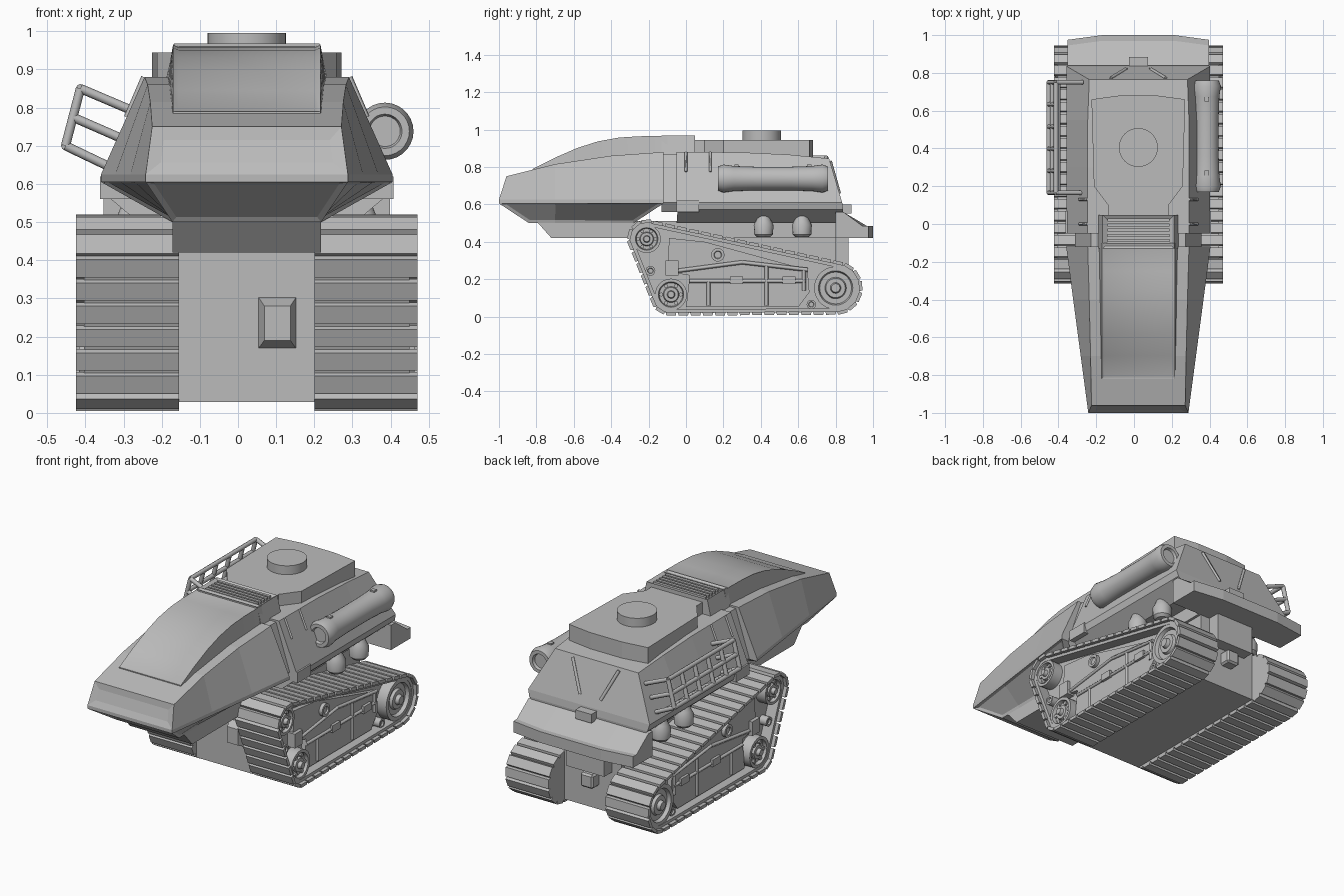
import bpy, bmesh, math
from mathutils import Vector
from mathutils.geometry import convex_hull_2d

if "Cube" in bpy.data.objects:
    bpy.data.objects.remove(bpy.data.objects["Cube"])

CX = 0.023  # centre line of the vehicle; all parts are built relative to it

grey = bpy.data.materials.new("plain_grey")
grey.use_nodes = True
grey.diffuse_color = (0.5, 0.5, 0.5, 1)
grey.node_tree.nodes["Principled BSDF"].inputs["Base Color"].default_value = (0.5, 0.5, 0.5, 1)


def finish(name, data, mirror=False, bevel=0):
    ob = bpy.data.objects.new(name, data)
    bpy.context.collection.objects.link(ob)
    ob.location.x = CX
    data.materials.append(grey)
    if bevel:
        mod = ob.modifiers.new("Bevel", "BEVEL")
        mod.width, mod.segments = bevel, 1
    if mirror:
        ob.modifiers.new("Mirror", "MIRROR")
    return ob


def from_bmesh(name, bm, smooth=False, **kw):
    bmesh.ops.recalc_face_normals(bm, faces=bm.faces)
    me = bpy.data.meshes.new(name)
    bm.to_mesh(me)
    bm.free()
    ob = finish(name, me, **kw)
    if smooth:
        bpy.ops.object.select_all(action="DESELECT")
        ob.select_set(True)
        bpy.context.view_layer.objects.active = ob
        bpy.ops.object.shade_smooth_by_angle(angle=math.radians(32))
    return ob


def loft(rings):
    """Symmetric hull from half rings (x, y, z) listed bottom to top."""
    bm = bmesh.new()
    n = len(rings[0])
    R = [[bm.verts.new(p) for p in r] for r in rings]
    L = [[bm.verts.new((-x, y, z)) for x, y, z in r] for r in rings]
    tags = {"side": [], "top": [], "front": [], "back": []}
    for k in range(len(rings) - 1):
        for S in (R, L):
            for i in range(n - 1):
                f = bm.faces.new((S[k][i], S[k + 1][i], S[k + 1][i + 1], S[k][i + 1]))
                tags["side"].append((i, S is R, f))
        for i, t in ((0, "bottom"), (n - 1, "top")):
            f = bm.faces.new((R[k][i], L[k][i], L[k + 1][i], R[k + 1][i]))
            tags.setdefault(t, []).append(f)
    for k, t in ((0, "front"), (-1, "back")):
        for i in range(n - 1):
            tags[t].append(bm.faces.new((R[k][i], R[k][i + 1], L[k][i + 1], L[k][i])))
    bmesh.ops.recalc_face_normals(bm, faces=bm.faces)
    return bm, tags


def inset(bm, faces, width, depth):
    bmesh.ops.inset_region(bm, faces=faces, thickness=width, depth=depth, use_even_offset=True)


def prism(name, profile, x0, x1, **kw):
    """Side profile (y, z) extruded across x."""
    bm = bmesh.new()
    a = [bm.verts.new((x0, y, z)) for y, z in profile]
    b = [bm.verts.new((x1, y, z)) for y, z in profile]
    bm.faces.new(a)
    bm.faces.new(b)
    for i in range(len(a)):
        j = (i + 1) % len(a)
        bm.faces.new((a[i], a[j], b[j], b[i]))
    return from_bmesh(name, bm, **kw)


def box(name, x0, x1, y0, y1, z0, z1, **kw):
    return prism(name, [(y0, z0), (y1, z0), (y1, z1), (y0, z1)], x0, x1, **kw)


def lathe(name, profile, axis, centre, seg=24, **kw):
    """Revolve (position, radius) pairs about an axis through centre."""
    bm = bmesh.new()
    rings = []
    for a, r in profile:
        ring = []
        for k in range(seg):
            t = math.tau * k / seg
            c, s = r * math.cos(t), r * math.sin(t)
            p = {"x": (a, c, s), "y": (c, a, s), "z": (c, s, a)}[axis]
            ring.append(bm.verts.new(Vector(p) + Vector(centre)))
        rings.append(ring)
    for p, q in zip(rings, rings[1:]):
        for k in range(seg):
            bm.faces.new((p[k], p[k - 1], q[k - 1], q[k]))
    bm.faces.new(rings[0])
    bm.faces.new(rings[-1])
    return from_bmesh(name, bm, smooth=True, **kw)


def tubes(name, paths, radius, res=2, **kw):
    cu = bpy.data.curves.new(name, "CURVE")
    cu.dimensions, cu.bevel_depth, cu.bevel_resolution, cu.use_fill_caps = "3D", radius, res, True
    for path in paths:
        sp = cu.splines.new("POLY")
        sp.points.add(len(path) - 1)
        for pt, co in zip(sp.points, path):
            pt.co = (*co, 1)
    return finish(name, cu, **kw)


# Nose: wedge hull with recessed lamp slot and recessed lower panels
def nose_ring(yb, ym, wm, yt, wt, zt):
    return [(0.195, yb, 0.5), (wm, ym, 0.605), (wm, ym, 0.625), (wt, yt, zt)]

bm, tags = loft([nose_ring(-0.84, -1, 0.265, -0.96, 0.248, 0.75),
                 nose_ring(-0.7, -0.7, 0.305, -0.7, 0.253, 0.815),
                 nose_ring(-0.4, -0.4, 0.345, -0.4, 0.26, 0.86),
                 nose_ring(-0.28, -0.12, 0.382, -0.12, 0.268, 0.88)])
inset(bm, [tags["front"][2]], 0.035, -0.006)
inset(bm, [tags["front"][0]], 0.015, -0.006)
for right in (True, False):
    inset(bm, [f for i, r, f in tags["side"] if i == 0 and r == right], 0.014, -0.008)
from_bmesh("nose_hull", bm)

# Canopy with a framed windscreen
curve = [(-0.82, 0.79), (-0.7, 0.85), (-0.58, 0.902), (-0.47, 0.937), (-0.36, 0.957), (-0.25, 0.964), (-0.1, 0.966)]
bm, tags = loft([[(0.2 + 0.012 * i / 6, y, 0.74 + 0.02 * i), (0.193, y, z)] for i, (y, z) in enumerate(curve)])
inset(bm, tags["top"], 0.014, -0.006)
from_bmesh("canopy", bm, smooth=True)

# Roof vent behind the canopy
bm, tags = loft([[(0.215, y, 0.86), (0.19, y, 0.968)] for y in (-0.13, 0.048)])
inset(bm, tags["top"], 0.026, -0.015)
from_bmesh("vent_housing", bm)
for i in range(5):
    y = -0.095 + i * 0.027
    box("vent_slat", -0.164, 0.164, y, y + 0.016, 0.945, 0.967)

# Narrow neck and rear hull
bm, tags = loft([[(0.3, y, 0.56), (0.335, y, 0.61), (0.25, y, 0.87)] for y in (-0.13, -0.04)])
from_bmesh("neck", bm)

def hull_ring(y, zt, wt=0.268, lean=0.0):
    return [(0.285, y, 0.5), (0.37, y + 0.005, 0.572), (0.38, y, 0.61), (wt, y - lean, zt)]

bm, tags = loft([hull_ring(-0.05, 0.88), hull_ring(0.3, 0.878), hull_ring(0.55, 0.866),
                 hull_ring(0.835, 0.845, 0.26, 0.07)])
from_bmesh("rear_hull", bm)
prism("hull_front_collar", [(-0.05, 0.56), (0.07, 0.56), (0.07, 0.62), (-0.05, 0.62)], 0.25, 0.385, mirror=True)
for y in (0.0, 0.13):
    tubes("side_panel_edge", [[(0.27, y, 0.88), (0.315, y, 0.775)]], 0.007, 0, mirror=True)
tubes("rear_ribs", [[(0.145, 0.772, 0.83), (0.065, 0.82, 0.66)]], 0.01, 0, mirror=True)
box("rear_latch", -0.05, 0.05, 0.82, 0.885, 0.55, 0.6)

# Roof plate and round hatch
bm = bmesh.new()
half = [(0.16, 0.04), (0.16, 0.1), (0.235, 0.2), (0.248, 0.66), (0.1, 0.68)]
outline = half + [(-x, y) for x, y in reversed(half)]
base = bm.faces.new([bm.verts.new((x, y, 0.83)) for x, y in outline])
top = bmesh.ops.extrude_face_region(bm, geom=[base])
bmesh.ops.translate(bm, verts=[v for v in top["geom"] if isinstance(v, bmesh.types.BMVert)], vec=(0, 0, 0.115))
from_bmesh("roof_plate", bm)
lathe("roof_hatch", [(0.93, 0.103), (0.995, 0.103)], "z", (0, 0.405, 0), 32)

# Rear bumper, swept forward at the ends
bm = bmesh.new()
rows = []
for x, y in ((-0.375, 0.975), (-0.19, 1), (0.19, 1), (0.375, 0.975)):
    prof = [(0.8, 0.42), (0.8, 0.56), (0.84, 0.56), (y - 0.03, 0.483), (y, 0.483), (y, 0.42)]
    rows.append([bm.verts.new((x, a, b)) for a, b in prof])
for p, q in zip(rows, rows[1:]):
    for i in range(6):
        bm.faces.new((p[i], p[i - 1], q[i - 1], q[i]))
bm.faces.new(rows[0])
bm.faces.new(rows[-1])
from_bmesh("rear_bumper", bm)

# Chassis between the tracks
prism("deck", [(-0.8, 0.51), (-0.72, 0.42), (0.84, 0.42), (0.84, 0.51)], -0.195, 0.195)
box("chassis", -0.18, 0.18, -0.15, 0.8, 0.028, 0.43)
box("rear_gearbox", -0.12, 0.12, 0.79, 0.87, 0.26, 0.43)
box("tow_hitch", -0.04, 0.04, 0.79, 0.86, 0.16, 0.24, bevel=0.01)
bm, tags = loft([[(0.034, -0.195, 0.19), (0.034, -0.195, 0.28)], [(0.052, -0.14, 0.165), (0.052, -0.14, 0.307)]])
bmesh.ops.translate(bm, verts=bm.verts, vec=(0.08, 0, 0))
from_bmesh("front_box", bm)
for y in (0.415, 0.62):
    lathe("exhaust_can", [(0.425, 0.035), (0.44, 0.05), (0.49, 0.053), (0.515, 0.04), (0.54, 0.03)], "z", (0.3, y, 0), 16, mirror=True)

# Track path: hull around three wheels, resampled evenly
wheels = [(-0.21, 0.415, 0.103), (-0.08, 0.118, 0.113), (0.8, 0.153, 0.143)]


def track_outline(shrink):
    pts = [Vector((y + (r - shrink) * math.cos(math.tau * k / 40), z + (r - shrink) * math.sin(math.tau * k / 40)))
           for y, z, r in wheels for k in range(40)]
    return [pts[i] for i in convex_hull_2d(pts)]


def sample(path, count):
    segs = list(zip(path, path[1:] + path[:1]))
    step = sum((b - a).length for a, b in segs) / count
    out, pos = [], 0.0
    for a, b in segs:
        length = (b - a).length
        while pos < length and len(out) < count:
            out.append((a.lerp(b, pos / length), (b - a).normalized()))
            pos += step
        pos -= length
    return out


X0, X1 = 0.178, 0.447
outer, inner = track_outline(0.014), track_outline(0.034)
# Belt as a hollow band, pads laid on top
bm = bmesh.new()
ring = [[bm.verts.new((x, p.x, p.y)) for x, p in ((X0, a), (X1 - 0.02, a), (X1 - 0.02, b), (X0, b))]
        for a, b in zip(outer, inner)]
for p, q in zip(ring, ring[1:] + ring[:1]):
    for i in range(4):
        bm.faces.new((p[i], p[i - 1], q[i - 1], q[i]))
from_bmesh("track_belt", bm, mirror=True)
bm = bmesh.new()
for p, t in sample(track_outline(0.0), 46):
    n = Vector((t.y, -t.x))
    if n.dot(p - Vector((0.2, 0.2))) < 0:
        n = -n
    corners = [p - t * 0.029 - n * 0.018, p + t * 0.029 - n * 0.018, p + t * 0.025, p - t * 0.025]
    a, b = [[bm.verts.new((x, c.x, c.y)) for c in corners] for x in (X0, X1)]
    bm.faces.new(a)
    bm.faces.new(b)
    for i in range(4):
        bm.faces.new((a[i], a[i - 1], b[i - 1], b[i]))
from_bmesh("track_pads", bm, mirror=True)

# Carriage plate, ribs and hatches inside each track
prism("carriage_core", [tuple(p) for p in inner], X0, 0.365, mirror=True)
prism("carriage_plate", [(0.0, 0.05), (0.6, 0.05), (0.66, 0.13), (0.65, 0.25), (0.1, 0.4), (-0.09, 0.42), (-0.1, 0.24), (0.02, 0.22)],
      0.36, 0.39, mirror=True)
tubes("carriage_ribs", [[(0.39, *a), (0.39, *b)] for a, b in (
    ((0.02, 0.19), (0.64, 0.19)), ((-0.08, 0.24), (0.3, 0.29)), ((0.3, 0.29), (0.65, 0.25)),
    ((0.12, 0.06), (0.12, 0.19)), ((0.43, 0.06), (0.43, 0.27)), ((0.63, 0.14), (0.63, 0.25)))], 0.011, 0, mirror=True)
for y in (0.27, 0.55):
    box("carriage_hatch", 0.385, 0.405, y - 0.035, y + 0.035, 0.175, 0.215, mirror=True)
box("suspension_arm", 0.36, 0.41, -0.11, -0.04, 0.22, 0.3, mirror=True)
for y, z, r in ((0.17, 0.33, 0.036), (0.67, 0.065, 0.025), (-0.19, 0.245, 0.026)):
    lathe("carriage_boss", [(0.36, r), (0.41, r), (0.41, r * 0.6), (0.402, r * 0.5)], "x", (0, y, z), 16, mirror=True)
for y, z, r in wheels:
    w = r - 0.028
    lathe("road_wheel", [(0.35, w), (0.425, w), (0.425, w * 0.8), (0.405, w * 0.74), (0.405, w * 0.5),
                         (0.42, w * 0.45), (0.42, w * 0.25), (0.44, w * 0.2)], "x", (0, y, z), 28, mirror=True)
    if r < 0.12:
        for k in range(6):
            t = math.tau * k / 6
            lathe("wheel_stud", [(0.4, w * 0.13), (0.417, w * 0.13)], "x",
                  (0, y + w * 0.62 * math.cos(t), z + w * 0.62 * math.sin(t)), 8, mirror=True)

# Bedroll on the left side
half = [(0.28, 0.03), (0.28, 0.04), (0.295, 0.045), (0.295, 0.064), (0.265, 0.075), (0.21, 0.067), (0.1, 0.063)]
lathe("bedroll", [(-a, r) for a, r in half] + [(a, r) for a, r in reversed(half)], "y", (0.362, 0.465, 0.738), 28)
for y in (0.27, 0.66):
    box("bedroll_strap", 0.35, 0.375, y - 0.012, y + 0.012, 0.78, 0.812)

# Tubular luggage rack on the right side
T, M, B = (-0.436, 0.85), (-0.456, 0.775), (-0.475, 0.70)
ends = (0.165, 0.75)
paths = [[(x, ends[0], z), (x, ends[1], z)] for x, z in (T, M, B)]
for y in ends:
    for (x, z), (hx, hz) in ((T, (-0.295, 0.79)), (M, (-0.33, 0.72)), (B, (-0.36, 0.645))):
        paths.append([(x, y, z), (hx, y, hz)])
for k in range(6):
    y = ends[0] + (ends[1] - ends[0]) * k / 5
    paths += [[(T[0], y, T[1]), (B[0], y, B[1])], [(B[0], y, B[1]), (B[0] + 0.05, y, B[1] - 0.024)]]
paths.append([(-0.425, ends[0], 0.676), (-0.425, ends[1], 0.676)])
tubes("luggage_rack", paths, 0.012)
